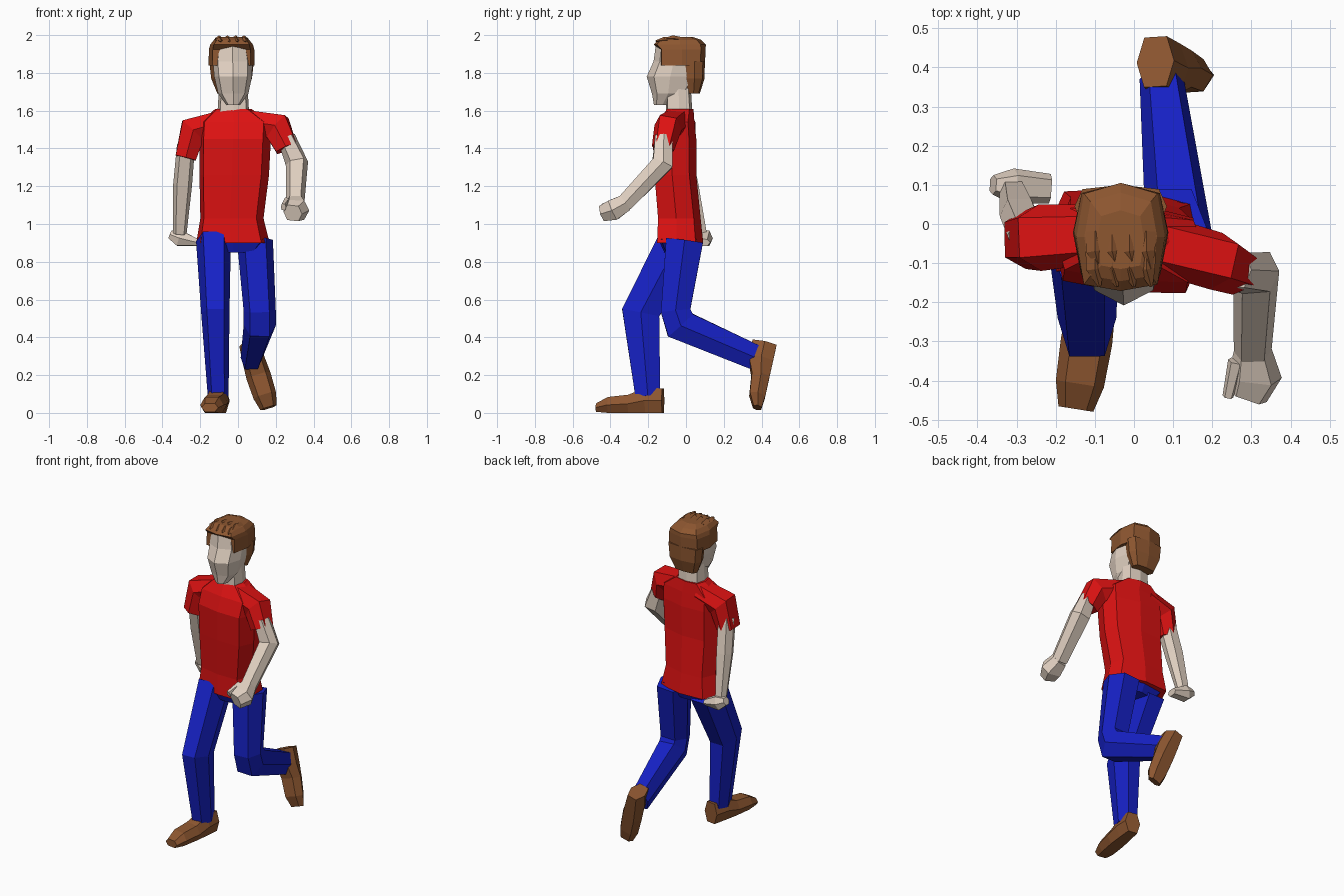
import bpy, bmesh, math
from mathutils import Vector, Matrix


def material(name, rgb):
    m = bpy.data.materials.new(name)
    m.diffuse_color = (*rgb, 1)
    return m


RED = material("red", (0.72, 0.006, 0.006))
BLUE = material("blue", (0.008, 0.015, 0.56))
SKIN = material("skin", (0.76, 0.64, 0.54))
BROWN = material("brown", (0.27, 0.095, 0.03))

X, Y, Z = Vector((1, 0, 0)), Vector((0, 1, 0)), Vector((0, 0, 1))

# cross-sections in unit half extents
HEX = [(1, 0), (.6, 1), (-.6, 1), (-1, 0), (-.6, -1), (.6, -1)]
BODY = [(1, 0), (.83, .8), (0, 1), (-.83, .8), (-1, 0), (-.83, -.88), (0, -1), (.83, -.88)]
FACE = [(1, -.1), (.8, .75), (0, 1), (-.8, .75), (-1, -.1), (-.75, -.72), (0, -1), (.75, -.72)]
KITE = [(1, 0), (0, 1), (-1, 0), (0, -1)]


def loft(name, rings, mat, hint=X, shape=HEX, normal=None, matrix=None):
    """Rings are (x, y, z, half size along hint, half size across)."""
    bm = bmesh.new()
    pts = [Vector(r[:3]) for r in rings]
    loops = []
    for i, r in enumerate(rings):
        n = normal
        if n is None:
            n = Vector()
            if i > 0:
                n += (pts[i] - pts[i - 1]).normalized()
            if i < len(pts) - 1:
                n += (pts[i + 1] - pts[i]).normalized()
            n.normalize()
        u = (hint - n * hint.dot(n)).normalized()
        v = n.cross(u)
        loops.append([bm.verts.new(pts[i] + u * r[3] * p + v * r[4] * q) for p, q in shape])
    k = len(shape)
    for a, b in zip(loops, loops[1:]):
        for j in range(k):
            bm.faces.new((a[j], a[(j + 1) % k], b[(j + 1) % k], b[j]))
    bm.faces.new(loops[0][::-1])
    bm.faces.new(loops[-1])
    bmesh.ops.recalc_face_normals(bm, faces=bm.faces)
    if matrix:
        bm.transform(matrix)
    me = bpy.data.meshes.new(name)
    bm.to_mesh(me)
    bm.free()
    me.materials.append(mat)
    ob = bpy.data.objects.new(name, me)
    bpy.context.collection.objects.link(ob)
    return ob


# shirt, twisted so that the +x shoulder leads
loft("shirt", [(-.027, -.03, .90, .195, .122), (-.032, -.035, 1.03, .168, .113),
               (-.02, -.055, 1.26, .185, .11), (-.015, -.06, 1.45, .19, .115),
               (-.012, -.05, 1.54, .19, .095), (-.025, -.03, 1.61, .095, .07)],
     RED, Vector((1, -.1, 0)), BODY, Z)
loft("right_sleeve", [(-.09, -.025, 1.54, .075, .06), (-.24, -.035, 1.495, .085, .075),
                      (-.277, -.04, 1.35, .075, .055)], RED, Y)
loft("left_sleeve", [(.06, -.05, 1.54, .075, .06), (.21, -.095, 1.51, .075, .075),
                     (.258, -.122, 1.40, .06, .058)], RED, Y)

# arms and hands
loft("right_arm", [(-.275, -.03, 1.42, .048, .05), (-.293, .02, 1.21, .05, .045),
                   (-.308, .08, .95, .036, .03)], SKIN)
loft("right_hand", [(-.36, .10, .945, .025, .022), (-.31, .097, .925, .045, .042),
                    (-.215, .09, .902, .038, .018)], SKIN, Y)
loft("left_arm", [(.255, -.118, 1.46, .048, .045), (.312, -.125, 1.32, .06, .055),
                  (.303, -.325, 1.11, .048, .045)], SKIN)
loft("left_hand", [(.303, -.32, 1.112, .048, .045), (.31, -.385, 1.075, .068, .055),
                   (.29, -.438, 1.058, .052, .042)], SKIN)
loft("left_thumb", [(.26, -.35, 1.12, .02, .02), (.24, -.44, 1.09, .014, .018)], SKIN)

# trousers
loft("pelvis", [(-.022, -.035, .85, .12, .08), (-.025, -.035, .92, .185, .112)],
     BLUE, X, BODY, Z)
loft("right_leg", [(-.13, -.04, .91, .092, .108), (-.12, -.24, .53, .075, .1),
                   (-.105, -.202, .09, .055, .066)], BLUE)
loft("left_leg", [(.09, -.008, .91, .095, .098), (.115, -.055, .54, .085, .078),
                  (.115, -.03, .465, .085, .088), (.07, .375, .29, .056, .066)], BLUE)

# shoes: one shape along -y, placed twice
SHOE = [(0, 0, .065, .05, .065), (0, -.09, .066, .06, .066), (0, -.18, .048, .066, .048),
        (0, -.29, .042, .062, .042), (0, -.355, .028, .045, .022)]
loft("right_shoe", SHOE, BROWN, X, HEX, Y,
     Matrix.Translation((-.093, -.122, 0)) @ Matrix.Rotation(math.radians(-9), 4, 'Z'))
ay = Vector((-.11, .075, .34)).normalized()
az = Vector((0, -1, .2))
az = (az - ay * az.dot(ay)).normalized()
ax = ay.cross(az)
place = Matrix((ax, ay, az)).transposed().to_4x4()
place.translation = (.055, .478, .352)
loft("left_shoe", SHOE, BROWN, X, HEX, Y, place)

# neck and head
loft("neck", [(-.025, -.035, 1.57, .085, .07), (-.025, -.04, 1.73, .075, .065)],
     SKIN, X, BODY, Z)
loft("head", [(-.025, -.12, 1.63, .035, .05), (-.025, -.085, 1.69, .08, .095),
              (-.026, -.07, 1.78, .1, .138), (-.028, -.052, 1.86, .105, .12),
              (-.03, -.055, 1.945, .09, .105)], SKIN, X, FACE, Z)

# hair: cap, back of head and combed tufts
loft("hair_cap", [(-.034, -.022, 1.84, .122, .122), (-.034, -.02, 1.925, .12, .124),
                  (-.034, -.033, 1.95, .113, .138), (-.034, -.033, 1.975, .093, .113),
                  (-.034, -.04, 1.99, .06, .075)], BROWN, X, BODY, Z)
loft("hair_back", [(-.034, .04, 1.69, .075, .033), (-.034, .045, 1.77, .108, .053),
                   (-.034, .045, 1.86, .118, .055)], BROWN, X, BODY, Z)
for row in range(2):
    for i in range(4):
        x, y = -.1 + .044 * i, -.07 - .045 * row
        loft("hair_tuft", [(x, y + .05, 1.975, .024, .014),
                           (x, y, 1.983 - .008 * row, .022, .016),
                           (x + .012, y - .045, 1.98 - .012 * row, .004, .004)],
             BROWN, X, KITE)
